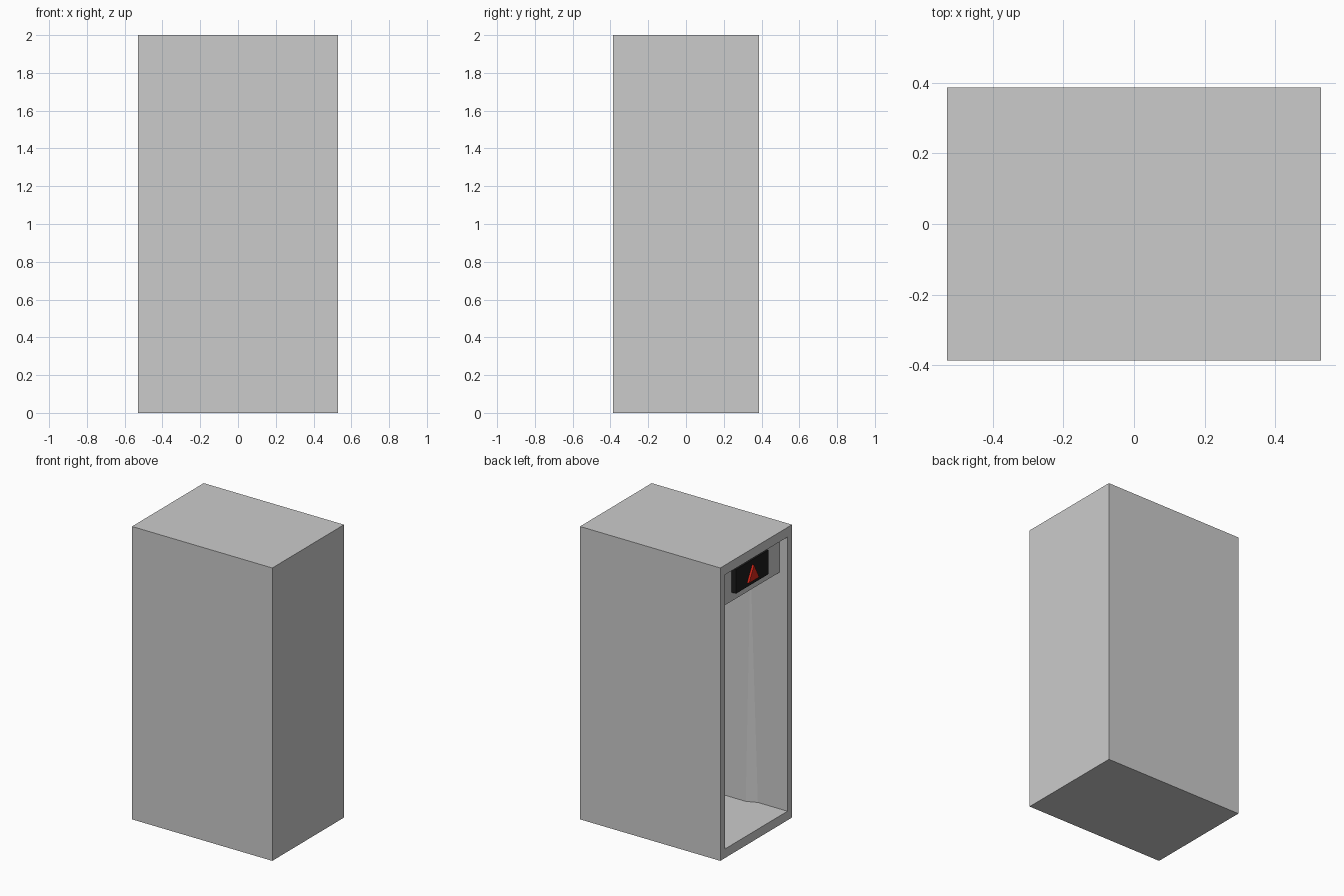
import bpy, bmesh
from mathutils import Vector

if "Cube" in bpy.data.objects:
    bpy.data.objects.remove(bpy.data.objects["Cube"])

W, D, H = 0.53, 0.387, 2.0      # half width, half depth, height
IY, Z0, Z1 = 0.338, 0.062, 1.934  # opening half width, bottom, top
BACK = 0.475                     # inner end wall


def material(name, color):
    m = bpy.data.materials.new(name)
    m.diffuse_color = color
    m.use_nodes = True
    m.node_tree.nodes["Principled BSDF"].inputs["Base Color"].default_value = m.diffuse_color
    return m


def finish(name, bm, mat=None):
    bmesh.ops.recalc_face_normals(bm, faces=bm.faces[:])
    me = bpy.data.meshes.new(name)
    bm.to_mesh(me)
    bm.free()
    ob = bpy.data.objects.new(name, me)
    bpy.context.collection.objects.link(ob)
    if mat:
        me.materials.append(mat)
    return ob


def prism(name, profile, offset, mat=None):
    """Extrude a planar polygon along an offset vector."""
    bm = bmesh.new()
    face = bm.faces.new([bm.verts.new(p) for p in profile])
    ext = bmesh.ops.extrude_face_region(bm, geom=[face], use_keep_orig=True)
    verts = [v for v in ext["geom"] if isinstance(v, bmesh.types.BMVert)]
    bmesh.ops.translate(bm, verts=verts, vec=Vector(offset))
    return finish(name, bm, mat)


def panel(name, x0, x1, hy, z0, z1, mat=None):
    outline = [(x0, -hy, z0), (x0, hy, z0), (x0, hy, z1), (x0, -hy, z1)]
    return prism(name, outline, (x1 - x0, 0, 0), mat)


black = material("display_black", (0.012, 0.012, 0.012, 1))
red = material("arrow_red", (0.7, 0.02, 0.01, 1))

# Hollow cabin, open on its left end: nested rings joined into one skin
bm = bmesh.new()


def ring(x, hy, z0, z1):
    return [bm.verts.new((x, y, z)) for y, z in
            ((-hy, z0), (hy, z0), (hy, z1), (-hy, z1))]


rings = [ring(W, D, 0, H), ring(-W, D, 0, H),
         ring(-W, IY, Z0, Z1), ring(BACK, IY, Z0, Z1)]
for a, b in zip(rings, rings[1:]):
    for i in range(4):
        j = (i + 1) % 4
        bm.faces.new((a[i], a[j], b[j], b[i]))
bm.faces.new(rings[0])
bm.faces.new(rings[-1])
finish("cabin_shell", bm)

# Header above the doorway with its raised display
panel("door_header", -0.468, -0.42, IY, 1.676, Z1)
panel("display_screen", -0.50, -0.468, 0.175, 1.735, 1.90, black)

# Raised up arrow
prism("up_arrow", [(-0.515, -0.055, 1.765), (-0.515, 0.055, 1.765),
                   (-0.515, 0, 1.868)], (0.015, 0, 0), red)

# Slightly swelling wall linings that taper away upward
bm = bmesh.new()
base = [bm.verts.new(p) for p in ((-0.306, -IY, Z0), (-0.236, -IY + 0.03, Z0),
                                  (BACK, -IY + 0.03, Z0), (BACK, -IY, Z0))]
tip = bm.verts.new((-0.25, -IY, 1.7))
end = bm.verts.new((BACK, -IY, 1.7))
bm.faces.new(base)
bm.faces.new((base[0], base[1], tip))
bm.faces.new((base[1], base[2], end, tip))
bm.faces.new((base[2], base[3], end))
bm.faces.new((base[0], tip, end, base[3]))
lining = finish("wall_lining", bm)
mirror = lining.modifiers.new("mirror", "MIRROR")
mirror.use_axis = (False, True, False)
